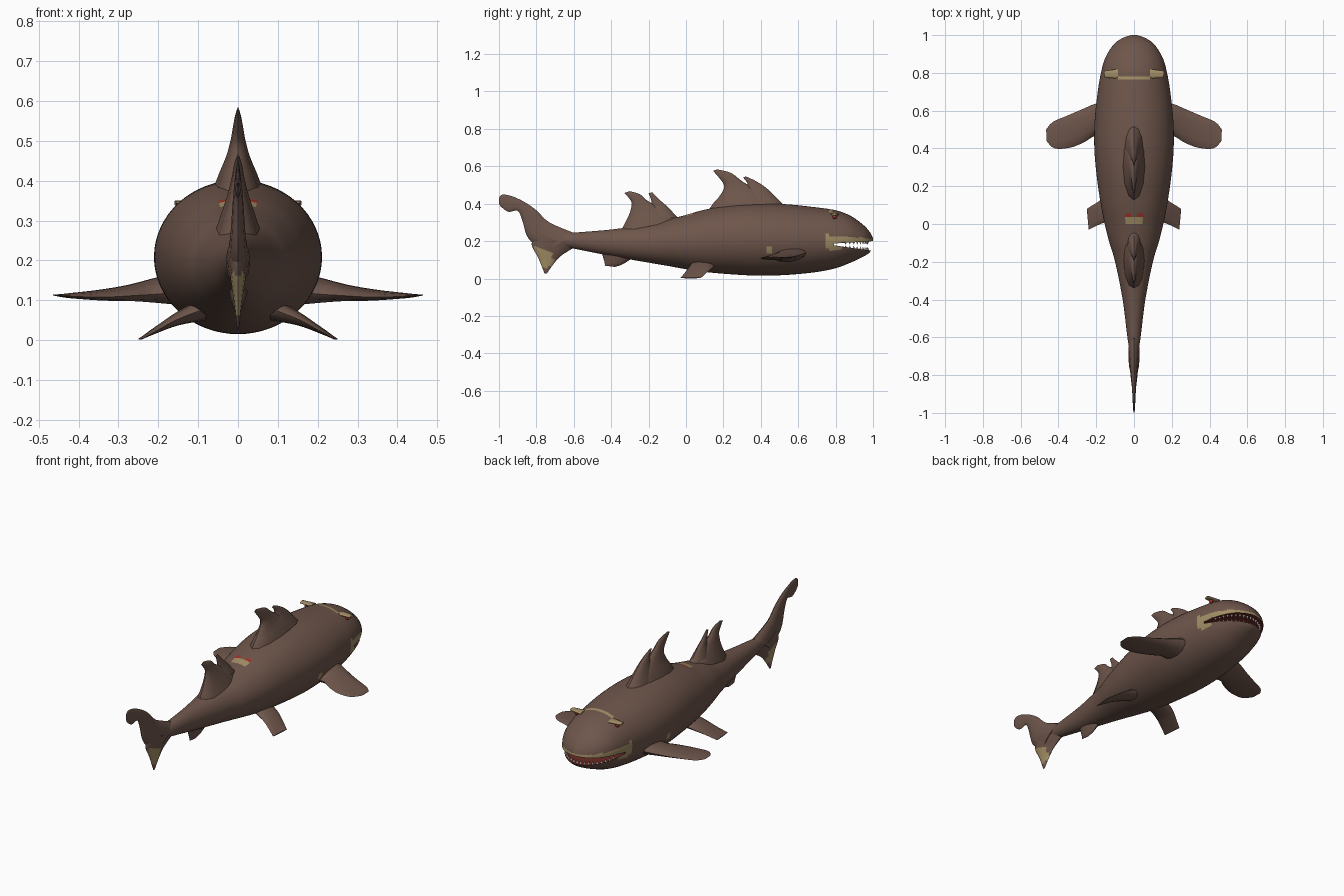
import bpy
import bmesh
import math
from mathutils import Vector

default = bpy.data.objects.get("Cube")
if default:
    bpy.data.objects.remove(default)


def material(name, colour):
    mat = bpy.data.materials.new(name)
    mat.use_nodes = True
    mat.diffuse_color = (*colour, 1)
    shader = mat.node_tree.nodes["Principled BSDF"]
    shader.inputs["Base Color"].default_value = (*colour, 1)
    shader.inputs["Roughness"].default_value = 0.8
    return mat


BROWN, TAN, RED, BRIGHT, IVORY = range(5)
PALETTE = [
    material("brown skin", (0.155, 0.092, 0.07)),
    material("tan marking", (0.36, 0.27, 0.13)),
    material("dark red mouth", (0.13, 0.02, 0.015)),
    material("red eye", (0.35, 0.03, 0.02)),
    material("ivory tooth", (0.8, 0.77, 0.68)),
]


def smooth_keys(keys, steps):
    """Catmull-Rom interpolation through rows of numbers."""
    rows = []
    for i in range(len(keys) - 1):
        a, b = keys[max(i - 1, 0)], keys[i]
        c, d = keys[i + 1], keys[min(i + 2, len(keys) - 1)]
        for s in range(steps):
            t = s / steps
            rows.append([
                q + t * (r - p) / 2 + t * t * (p - 2.5 * q + 2 * r - w / 2)
                + t ** 3 * (1.5 * (q - r) + (w - p) / 2)
                for p, q, r, w in zip(a, b, c, d)])
    return rows + [list(keys[-1])]


def finish(bm, name, rule):
    """Turn a bmesh into an object and colour its faces by a rule."""
    bmesh.ops.recalc_face_normals(bm, faces=bm.faces)
    for face in bm.faces:
        face.material_index = rule(face.calc_center_median())
    mesh = bpy.data.meshes.new(name)
    bm.to_mesh(mesh)
    bm.free()
    for mat in PALETTE:
        mesh.materials.append(mat)
    obj = bpy.data.objects.new(name, mesh)
    bpy.context.collection.objects.link(obj)
    soften(mesh)
    return obj


def soften(mesh):
    mesh.shade_smooth()
    mesh.set_sharp_from_angle(angle=math.radians(45))


def loft(name, rings, rule):
    """Skin a list of closed rings and cap both ends."""
    bm = bmesh.new()
    loops = [[bm.verts.new(p) for p in ring] for ring in rings]
    n = len(rings[0])
    for a, b in zip(loops, loops[1:]):
        for i in range(n):
            j = (i + 1) % n
            bm.faces.new((a[i], a[j], b[j], b[i]))
    bm.faces.new(loops[0])
    bm.faces.new(loops[-1])
    return finish(bm, name, rule)


def fin(name, sections, axis, rule=lambda c: BROWN, side=1):
    """Loft lens sections: leading point, trailing point, half thickness."""
    keys = [(*lead, *trail, thick) for lead, trail, thick in sections]
    rings = []
    for row in smooth_keys(keys, 4):
        lead, trail, thick = Vector(row[:3]), Vector(row[3:6]), max(row[6], 0.001)
        ring = []
        for k in range(12):
            a = math.tau * k / 12
            p = (lead + trail) / 2 + (lead - trail) / 2 * math.cos(a)
            p += axis * thick * math.sin(a)
            ring.append((p.x * side, p.y, p.z))
        rings.append(ring)
    return loft(name, rings, rule)


def upright(name, sections, rule=lambda c: BROWN):
    """A fin on the centre plane, given in y and z."""
    full = [((0, *a), (0, *b), t) for a, b, t in sections]
    return fin(name, full, Vector((1, 0, 0)), rule)


# Body: station, top, bottom, half width
stations = [
    (-.68, .235, .175, .022), (-.6, .245, .16, .035), (-.4, .262, .12, .06),
    (-.2, .29, .085, .1), (-.1, .315, .068, .13), (0, .34, .05, .155),
    (.1, .368, .035, .175), (.25, .395, .022, .197), (.4, .402, .015, .21),
    (.55, .396, .02, .208), (.7, .38, .035, .192), (.8, .365, .055, .175),
    (.88, .335, .085, .152), (.95, .285, .118, .108), (.985, .245, .143, .06),
    (1, .215, .18, .015)]


def skin_rule(c):
    x, y, z = abs(c.x), c.y, c.z
    # lip marking around the mouth and its corner
    if y > 0.75 and 0.19 < z < 0.235 - 0.09 * (y - 0.75):
        return TAN
    if 0.75 < y < 0.83 and 0.155 < z < 0.2:
        return TAN
    # patch behind the pectoral fin
    if 0.42 < y < 0.47 and 0.14 < z < 0.18:
        return TAN
    # brow stripe and back patch with two spots
    if z > 0.3:
        if 0.765 < y < 0.79 and x < 0.09:
            return TAN
        if 0 < y < 0.04 and x < 0.05:
            return TAN
        if 0.04 < y < 0.06 and 0.02 < x < 0.045:
            return BRIGHT
    return BROWN


SIDES = 64
rings = []
for y, top, bottom, width in smooth_keys(stations, 5):
    mid, half = (top + bottom) / 2, (top - bottom) / 2
    rings.append([(width * math.cos(math.tau * k / SIDES), y,
                   mid + half * math.sin(math.tau * k / SIDES))
                  for k in range(SIDES)])
body = loft("body", rings, skin_rule)

# Mouth: a wedge cut into the snout, lined in dark red
wedge = [(.79, .187), (1.05, .203), (1.05, .14), (.79, .178)]
cutter = loft("mouth_cutter", [[(x, y, z) for y, z in wedge] for x in (-.3, .3)],
              lambda c: RED)
cutter.hide_render = True
cut = body.modifiers.new("mouth", "BOOLEAN")
cut.operation = "DIFFERENCE"
cut.solver = "EXACT"
cut.object = cutter
graph = bpy.context.evaluated_depsgraph_get()
carved = bpy.data.meshes.new_from_object(body.evaluated_get(graph))
body.modifiers.clear()
body.data = carved
soften(carved)
bpy.data.objects.remove(cutter)

# Teeth: upper and lower rows following the lips
bm = bmesh.new()
for i in range(-9, 10):
    a = i * math.radians(8)
    x, y = 0.152 * math.sin(a), 0.8 + 0.172 * math.cos(a)
    gape = (y - 0.79) / 0.26
    for lip, way in ((.187 + .016 * gape, -1), (.178 - .038 * gape, 1)):
        size = 0.008 + 0.016 * gape
        made = bmesh.ops.create_cone(bm, segments=5, radius1=0.007, radius2=0,
                                     depth=size, cap_ends=True)
        for v in made["verts"]:
            v.co = (v.co.x + x, v.co.y + y, lip + way * (v.co.z + size / 2 - 0.002))
finish(bm, "teeth", lambda c: IVORY)

# Dorsal fins, each a main blade with a smaller spike ahead of it
upright("front_dorsal_blade", [
    ((.53, .36), (.1, .33), .075), ((.44, .44), (.14, .395), .048),
    ((.36, .485), (.175, .435), .03), ((.3, .52), (.205, .49), .018),
    ((.24, .565), (.18, .535), .01), ((.165, .584), (.145, .575), .002)])
upright("front_dorsal_spike", [
    ((.53, .385), (.28, .4), .05), ((.44, .475), (.3, .45), .025),
    ((.375, .52), (.33, .5), .012), ((.32, .546), (.305, .541), .002)])
upright("rear_dorsal_blade", [
    ((-.04, .31), (-.35, .25), .055), ((-.14, .38), (-.305, .34), .028),
    ((-.205, .415), (-.29, .4), .016), ((-.245, .45), (-.305, .43), .01),
    ((-.3, .467), (-.33, .457), .002)])
upright("rear_dorsal_spike", [
    ((-.04, .32), (-.2, .34), .035), ((-.095, .38), (-.185, .385), .018),
    ((-.14, .42), (-.185, .415), .01), ((-.18, .461), (-.2, .456), .002)])

# Tail fin
upright("upper_tail_lobe", [
    ((-.6, .244), (-.74, .14), .03), ((-.73, .3), (-.84, .21), .02),
    ((-.8, .365), (-.875, .31), .014), ((-.865, .41), (-.9, .362), .01),
    ((-.93, .44), (-.95, .357), .007), ((-.98, .449), (-.994, .39), .004),
    ((-.998, .436), (-1, .42), .001)])
upright("lower_tail_lobe", [
    ((-.6, .165), (-.81, .25), .03), ((-.67, .12), (-.825, .18), .018),
    ((-.71, .075), (-.79, .11), .01), ((-.745, .026), (-.756, .026), .002)],
    lambda c: TAN if 0.06 < c.z < 0.165 and c.y < -0.685 - 0.6 * (c.z - 0.06) else BROWN)

# Anal fin
upright("anal_fin", [
    ((-.28, .115), (-.45, .135), .025), ((-.335, .078), (-.435, .085), .012),
    ((-.38, .062), (-.435, .069), .002)])

# Paired fins, brows and eyes
UP = Vector((0, 0, 1))
for label, side in (("left", 1), ("right", -1)):
    fin(label + "_pectoral_fin", [
        ((.15, .65, .14), (.15, .46, .12), .042),
        ((.21, .635, .135), (.21, .465, .115), .03),
        ((.28, .605, .125), (.26, .435, .112), .02),
        ((.35, .575, .118), (.335, .405, .108), .013),
        ((.43, .54, .113), (.42, .4, .11), .006),
        ((.465, .5, .113), (.463, .44, .113), .001)], UP, side=side)
    fin(label + "_pelvic_fin", [
        ((.08, .16, .08), (.08, .03, .08), .03),
        ((.15, .14, .057), (.15, .01, .053), .018),
        ((.21, .105, .026), (.2, -.01, .026), .009),
        ((.25, .08, .003), (.24, -.03, .003), .002)], UP, side=side)
    fin(label + "_brow", [
        ((.085, .82, .343), (.085, .77, .345), .007),
        ((.16, .81, .344), (.155, .775, .344), .006)], UP,
        lambda c: TAN, side)
    bm = bmesh.new()
    bmesh.ops.create_icosphere(bm, subdivisions=2, radius=0.012)
    bmesh.ops.translate(bm, verts=bm.verts, vec=(.128 * side, .795, .33))
    finish(bm, label + "_eye", lambda c: BRIGHT)
